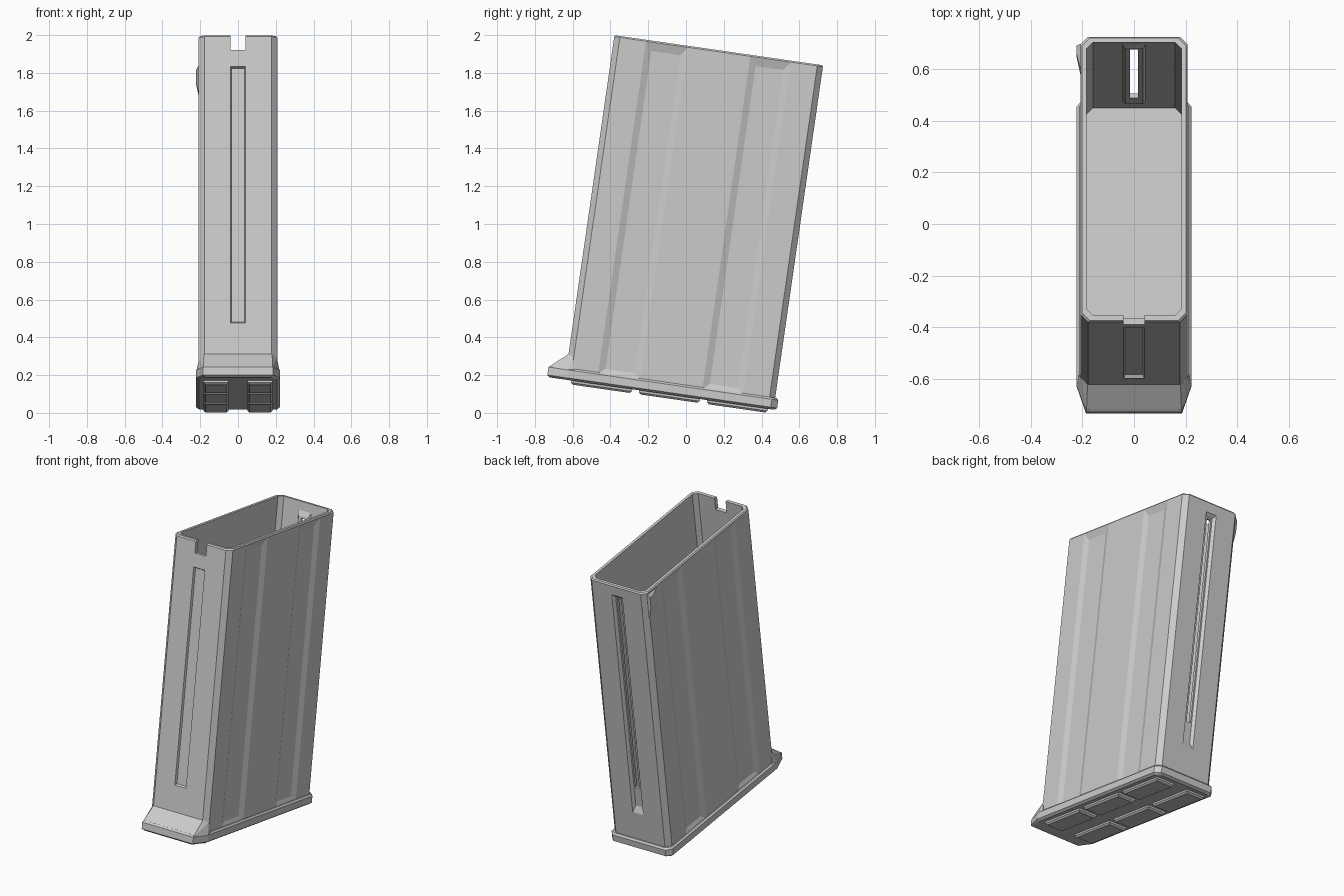
import bpy, bmesh, math
from mathutils import Matrix

if "Cube" in bpy.data.objects:
    bpy.data.objects.remove(bpy.data.objects["Cube"])

# Everything is modelled upright (x, depth u, height w), then leaned about x
LEAN = Matrix.Rotation(-math.radians(8.2), 4, 'X')


def hull(name, pts):
    """Convex solid through the given points."""
    me = bpy.data.meshes.new(name)
    bm = bmesh.new()
    for p in pts:
        bm.verts.new(p)
    r = bmesh.ops.convex_hull(bm, input=bm.verts)
    junk = {e for e in r['geom_interior'] if isinstance(e, bmesh.types.BMVert)}
    bmesh.ops.delete(bm, geom=list(junk), context='VERTS')
    bmesh.ops.dissolve_limit(bm, angle_limit=0.01, verts=bm.verts, edges=bm.edges)
    bmesh.ops.recalc_face_normals(bm, faces=bm.faces)
    bm.to_mesh(me)
    bm.free()
    ob = bpy.data.objects.new(name, me)
    bpy.context.collection.objects.link(ob)
    return ob


def ring(hx, u0, u1, c, w, inset=0.0):
    """Rectangle with cut corners at height w."""
    hx, u0, u1 = hx - inset, u0 + inset, u1 - inset
    out = []
    for s in (-1, 1):
        out += [(s * hx, u0 + c, w), (s * (hx - c), u0, w),
                (s * hx, u1 - c, w), (s * (hx - c), u1, w)]
    return out


def rect(axis, d, a, b):
    """Rectangle across an axis at distance d; a and b are ranges."""
    if axis == 'x':
        return [(d, p, q) for p in a for q in b]
    if axis == 'y':
        return [(p, d, q) for p in a for q in b]
    return [(p, q, d) for p in a for q in b]


def boolean(target, tool, op='DIFFERENCE'):
    m = target.modifiers.new('cut', 'BOOLEAN')
    m.object, m.operation, m.solver = tool, op, 'EXACT'
    bpy.context.view_layer.objects.active = target
    bpy.ops.object.modifier_apply(modifier=m.name)
    bpy.data.objects.remove(tool, do_unlink=True)


# Hollow shell with chamfered corners and a small rim bevel
F, B, TOP = -0.66, 0.456, 1.925
shell = hull('shell', ring(.208, F, B, .03, .12) + ring(.208, F, B, .03, TOP - .008)
             + ring(.208, F, B, .03, TOP, .006))
boolean(shell, hull('cavity', ring(.184, -.634, .433, .025, .13)
                    + ring(.184, -.634, .433, .025, 2.1)))

# Pressed rib on the inside of the back wall
boolean(shell, hull('rib', rect('y', .445, (-.045, .045), (.31, 1.87))
                    + rect('y', .433, (-.045, .045), (.31, 1.87))
                    + rect('y', .42, (-.035, .035), (.35, 1.84))), 'UNION')

# Two sloped side grooves, on both sides
for s in (-1, 1):
    for u0, u1 in ((-.49, -.265), (.068, .285)):
        outer = ((u0, u1), (.14, TOP - .009))
        boolean(shell, hull('groove', rect('x', s * .25, *outer) + rect('x', s * .208, *outer)
                            + rect('x', s * .194, (u0 + .035, u1 - .035), (.17, 1.87))))

# Front channel and top notch
boolean(shell, hull('channel', rect('y', -.7, (-.04, .04), (.385, 1.757))
                    + rect('y', F, (-.04, .04), (.385, 1.757))
                    + rect('y', F + .014, (-.035, .035), (.392, 1.75))))
boolean(shell, hull('notch', rect('y', -.7, (-.04, .04), (1.845, 2.1))
                    + rect('y', -.6, (-.04, .04), (1.845, 2.1))))

# Back channel with a slot through it
boolean(shell, hull('channel', rect('y', .5, (-.038, .038), (.33, 1.855))
                    + rect('y', B, (-.038, .038), (.33, 1.855))
                    + rect('y', B - .018, (-.024, .024), (.37, 1.835))))
boolean(shell, hull('slot', rect('y', .5, (-.015, .015), (.5, 1.825))
                    + rect('y', .4, (-.015, .015), (.5, 1.825))))

# Small catch wedge on the left side near the back
catch = hull('catch', rect('x', -.2, (.33, .43), (1.75, 1.91))
             + rect('x', -.207, (.33, .43), (1.75, 1.91))
             + rect('x', -.222, (.39, .425), (1.82, 1.89)))


# Base plate with tapered nose and bevelled edges
def plate_ring(w, i=0.0):
    out = []
    for s in (-1, 1):
        out += [(s * (.186 - i), -.755 + i, w), (s * (.222 - i), -.65, w),
                (s * (.222 - i), .44, w), (s * (.192 - i), .474 - i, w)]
    return out


base_plate = hull('base_plate', plate_ring(.083, .015) + plate_ring(.094)
                  + plate_ring(.136) + plate_ring(.146, .01))

# Sloped toe in front of the shell
toe = hull('toe', [(s * x, u, w) for s in (-1, 1) for x, u, w in
                   ((.18, F, .22), (.205, -.632, .205), (.184, -.753, .138),
                    (.219, -.65, .138), (.215, -.61, .138))])

# Six raised grip pads underneath
for n, u0 in enumerate((-.625, -.262, .101)):
    for side, s in (('left', -1), ('right', 1)):
        xr = (s * .05, s * .182)
        xi = (s * .06, s * .172)
        hull(f'pad_{side}_{n}', rect('z', .09, xr, (u0, u0 + .325))
             + rect('z', .072, xr, (u0, u0 + .325))
             + rect('z', .062, xi, (u0 + .012, u0 + .313)))

for ob in bpy.context.scene.objects:
    ob.data.transform(LEAN)
